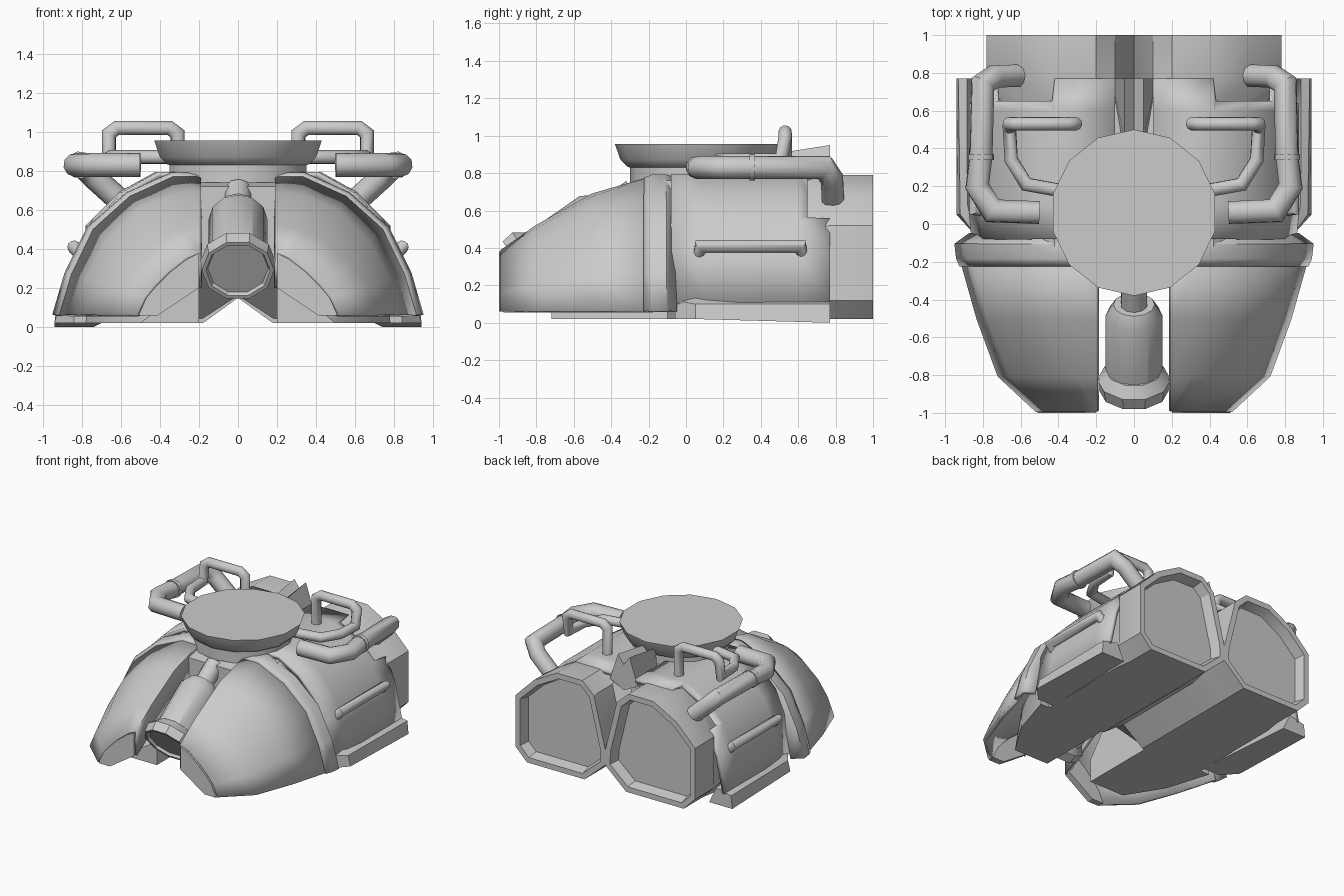
import bpy, bmesh, math
from mathutils import Vector

cube = bpy.data.objects.get("Cube")
if cube:
    bpy.data.objects.remove(cube, do_unlink=True)

grey = bpy.data.materials.new("plain_grey")
grey.use_nodes = True
COLOUR = (0.6, 0.6, 0.6, 1)
grey.diffuse_color = COLOUR
grey.node_tree.nodes["Principled BSDF"].inputs["Base Color"].default_value = COLOUR


def loft(name, rows, closed=False, caps=(False, False), recess=None,
         mirror=True, thickness=0, angle=30):
    """Skin a list of equally long 3D rows; optionally sink the last cap."""
    bm = bmesh.new()
    rings = [[bm.verts.new(p) for p in row] for row in rows]
    n = len(rows[0])
    for a, b in zip(rings, rings[1:]):
        for i in range(n if closed else n - 1):
            j = (i + 1) % n
            bm.faces.new((a[i], a[j], b[j], b[i]))
    ends = [bm.faces.new(r) if cap else None for r, cap in zip((rings[0], rings[-1]), caps)]
    bmesh.ops.recalc_face_normals(bm, faces=bm.faces[:])
    if recess:
        rim, depth = recess
        bmesh.ops.inset_individual(bm, faces=[ends[1]], thickness=rim)
        bmesh.ops.inset_individual(bm, faces=[ends[1]], thickness=0.02)
        bmesh.ops.translate(bm, verts=ends[1].verts[:], vec=(0, -depth, 0))
    bmesh.ops.remove_doubles(bm, verts=bm.verts[:], dist=0.0005)
    mesh = bpy.data.meshes.new(name)
    bm.to_mesh(mesh)
    bm.free()
    mesh.materials.append(grey)
    obj = bpy.data.objects.new(name, mesh)
    bpy.context.collection.objects.link(obj)
    bpy.ops.object.select_all(action='DESELECT')
    obj.select_set(True)
    bpy.context.view_layer.objects.active = obj
    bpy.ops.object.shade_smooth_by_angle(angle=math.radians(angle))
    if thickness:
        solid = obj.modifiers.new("Thickness", 'SOLIDIFY')
        solid.thickness = thickness
        solid.offset = 0
    if mirror:
        obj.modifiers.new("Mirror", 'MIRROR').use_mirror_merge = False


def section(y, pts, sx=1, sz=1):
    return [(x * sx, y, z * sz) for x, z in pts]


def tube(name, path, radius, mirror=True, sides=10):
    """Round pipe of constant width with mitred corners."""
    pts = [Vector(p) for p in path]
    dirs = [(b - a).normalized() for a, b in zip(pts, pts[1:])]
    u = dirs[0].orthogonal().normalized()
    v = dirs[0].cross(u)
    turns = [2 * math.pi * k / sides for k in range(sides)]
    rows = [[pts[0] + (u * math.cos(a) + v * math.sin(a)) * radius for a in turns]]
    for i, d in enumerate(dirs):
        normal = d + dirs[min(i + 1, len(dirs) - 1)]
        rows.append([q + d * ((pts[i + 1] - q).dot(normal) / d.dot(normal)) for q in rows[-1]])
    loft(name, rows, True, (True, True), mirror=mirror, angle=50)


def turned(name, start, axis, profile, sides, spin=0):
    """Solid of revolution along an axis in the YZ plane; profile is (distance, radius)."""
    axis = Vector(axis).normalized()
    side = Vector((1, 0, 0))
    up = axis.cross(side)
    rows = []
    for d, r in profile:
        rows.append([Vector(start) + axis * d + (side * math.cos(a) + up * math.sin(a)) * r
                     for a in (2 * math.pi * (k + spin) / sides for k in range(sides))])
    loft(name, rows, True, (True, True), mirror=False)


# Rear hull: two lobes with sunken rear panels and a groove along the belly
lobe = [(0, 0.3), (0.1, 0.7), (0.2, 0.79), (0.42, 0.79), (0.62, 0.68),
        (0.78, 0.52), (0.78, 0.12), (0.68, 0.02), (0.18, 0.02), (0, 0.18)]
body = [(0, 0.76), (0.12, 0.76), (0.2, 0.76), (0.42, 0.76), (0.58, 0.64),
        (0.7, 0.48), (0.76, 0.12), (0.7, 0.02), (0.18, 0.02), (0, 0.15)]
loft("rear_hull", [section(-0.12, body), section(0.64, body), section(0.77, lobe),
                   section(1.0, lobe)], True, (True, True), recess=(0.045, 0.08))

# Armour plate over the hull, with a stepped rear edge
plate = [(0.1, 0.78), (0.42, 0.78), (0.42, 0.78), (0.6, 0.68), (0.73, 0.55),
         (0.73, 0.55), (0.81, 0.38), (0.87, 0.1)]
rear_edge = [0.77, 0.77, 0.65, 0.65, 0.65, 0.77, 0.77, 0.77]
loft("hull_plate", [section(-0.08, plate, 0.97),
                    section(0.1, plate), section(0.6, plate),
                    [(x, y, z) for (x, z), y in zip(plate, rear_edge)]], thickness=0.03)

# Lower side skirt
loft("side_skirt", [
    [(0.66, -0.06, 0.02), (0.84, -0.06, 0.02), (0.84, -0.06, 0.12), (0.74, -0.06, 0.18)],
    [(0.7, 0.05, 0.02), (0.94, 0.05, 0.02), (0.92, 0.05, 0.1), (0.8, 0.05, 0.18)],
    [(0.74, 0.77, 0.0), (0.94, 0.77, 0.0), (0.93, 0.77, 0.1), (0.8, 0.77, 0.13)]],
    True, (True, True))

# Front shells: hollow arches, open below
arch = [(0.2, 0.6), (0.2, 0.77), (0.33, 0.77), (0.55, 0.67), (0.74, 0.5), (0.85, 0.27), (0.91, 0.06)]
middle = [(0.2, 0.5), (0.2, 0.68), (0.33, 0.66), (0.5, 0.59), (0.66, 0.43), (0.76, 0.25), (0.82, 0.06)]
fore = [(0.2, 0.32), (0.2, 0.51), (0.3, 0.49), (0.44, 0.42), (0.57, 0.31), (0.65, 0.2), (0.71, 0.06)]
nose = [(0.2, 0.2), (0.2, 0.38), (0.26, 0.35), (0.35, 0.28), (0.42, 0.21), (0.47, 0.15), (0.51, 0.06)]
loft("front_shell", [section(-0.985, nose), section(-0.8, fore), section(-0.5, middle),
                     section(-0.18, arch)], thickness=0.03)

# Blunt nose closing the tip of each shell above a slanted opening
tip = nose + [(0.41, 0.06)]
loft("shell_nose", [section(-1.0, tip), section(-0.95, tip)], True, (True, True))

# Sloping inner body beneath each shell
loft("inner_body", [
    section(-0.72, [(0.2, 0.02), (0.5, 0.02), (0.45, 0.06), (0.3, 0.14), (0.2, 0.2)]),
    section(-0.45, [(0.2, 0.02), (0.67, 0.02), (0.66, 0.2), (0.45, 0.46), (0.2, 0.56)]),
    section(-0.1, [(0.2, 0.02), (0.78, 0.02), (0.76, 0.3), (0.5, 0.6), (0.2, 0.72)])],
    True, (True, True))

# Flared rim band behind the shells
loft("rim_band", [section(-0.22, arch[1:], 1.0, 0.99), section(-0.18, arch[1:], 1.02, 1.01),
                  section(-0.11, arch[1:], 1.03, 1.01), section(-0.06, arch[1:], 0.95, 0.99)],
     thickness=0.03)

# Bulkhead and ridge
loft("bulkhead", [section(-0.34, [(0, 0.3), (0.2, 0.3), (0.2, 0.72), (0, 0.72)]),
                  section(-0.1, [(0, 0.15), (0.2, 0.02), (0.2, 0.77), (0, 0.77)])],
     True, (True, True))
loft("rear_ridge", [section(0.45, [(0, 0.7), (0, 0.86), (0.05, 0.9), (0.07, 0.7)]),
                    section(0.77, [(0, 0.68), (0, 0.88), (0.05, 0.95), (0.12, 0.74)])],
     True, (True, True))

# Top disc on its neck
turned("top_disc", (0, 0.06, 0.74), (0, 0, 1),
       [(0, 0.36), (0.09, 0.36), (0.095, 0.375), (0.13, 0.41), (0.215, 0.44)], 14, 0.5)

# Tilted barrel between the shells: body, mouth ring and rod
tilt = (0, 0.82, 0.57)
turned("barrel", (0, -0.82, 0.32), tilt, [(0, 0.15), (0.41, 0.15), (0.48, 0.11)], 12)
turned("barrel_mouth", (0, -0.88, 0.29), tilt,
       [(0.02, 0.155), (0, 0.165), (0, 0.185), (0.07, 0.195), (0.13, 0.15)], 10)
tube("barrel_rod", [(0, -0.5, 0.55), (0, -0.28, 0.7)], 0.07, False)

# Pipework and side grips
tube("large_pipe", [(0.53, 0.79, 0.58), (0.74, 0.78, 0.77), (0.8, 0.74, 0.83), (0.81, 0.36, 0.83),
                    (0.83, 0.2, 0.83), (0.75, 0.07, 0.83), (0.5, 0.06, 0.83)], 0.062)
tube("pipe_collar", [(0.81, 0.34, 0.83), (0.81, 0.37, 0.83)], 0.07)
tube("thin_pipe", [(0.31, 0.53, 0.74), (0.31, 0.53, 0.99), (0.35, 0.53, 1.02), (0.62, 0.53, 1.02),
                   (0.66, 0.53, 0.99), (0.66, 0.51, 0.87), (0.65, 0.34, 0.87),
                   (0.57, 0.21, 0.87), (0.35, 0.17, 0.87)], 0.036)
tube("side_grip", [(0.78, 0.07, 0.35), (0.84, 0.08, 0.41), (0.84, 0.61, 0.41), (0.78, 0.62, 0.35)], 0.034)
